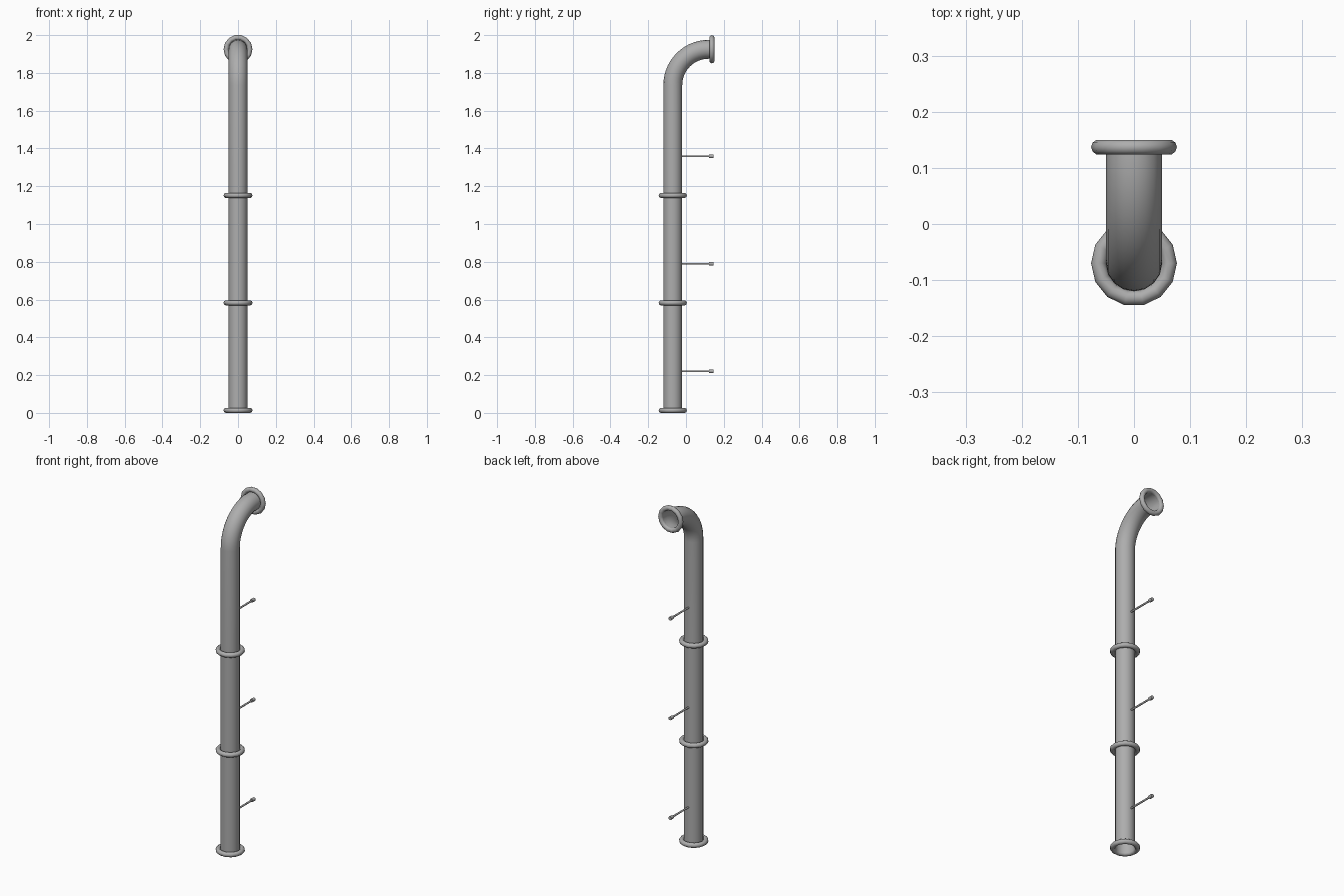
import bpy
from math import pi, sin, cos

cube = bpy.data.objects.get("Cube")
if cube:
    bpy.data.objects.remove(cube, do_unlink=True)

PIPE_Y, PIPE_R, BEND_R, BEND_Z = -0.07, 0.05, 0.19, 1.735
RING_MAJOR, RING_MINOR = 0.063, 0.0135
SPACING = 0.569

metal = bpy.data.materials.new("grey_metal")
metal.use_nodes = True
GREY = (0.42, 0.42, 0.42, 1)
metal.diffuse_color = GREY
metal.node_tree.nodes["Principled BSDF"].inputs["Base Color"].default_value = GREY


def finish(name, angle=60):
    obj = bpy.context.object
    obj.name = name
    obj.data.materials.clear()
    obj.data.materials.append(metal)
    bpy.ops.object.shade_smooth_by_angle(angle=angle * pi / 180)
    return obj


def ring(name, location, rotation=(0, 0, 0)):
    bpy.ops.mesh.primitive_torus_add(
        major_segments=14, minor_segments=10, major_radius=RING_MAJOR,
        minor_radius=RING_MINOR, location=location, rotation=rotation)
    finish(name)


def rod(name, radius, y0, y1, z, sides):
    bpy.ops.mesh.primitive_cylinder_add(
        vertices=sides, radius=radius, depth=y1 - y0,
        location=(0, (y0 + y1) / 2, z), rotation=(pi / 2, 0, 0))
    finish(name, 50)


# Open pipe: straight run, then a quarter bend towards the back
path = [(PIPE_Y, 0.012), (PIPE_Y, SPACING), (PIPE_Y, 2 * SPACING)]
steps = 14
for i in range(steps + 1):
    a = pi / 2 * i / steps
    path.append((PIPE_Y + BEND_R * (1 - cos(a)), BEND_Z + BEND_R * sin(a)))
path.append((0.137, BEND_Z + BEND_R))

curve = bpy.data.curves.new("pipe", 'CURVE')
curve.dimensions = '3D'
curve.bevel_depth = PIPE_R
curve.bevel_resolution = 6
curve.use_fill_caps = False
spline = curve.splines.new('POLY')
spline.points.add(len(path) - 1)
for point, (y, z) in zip(spline.points, path):
    point.co = (0, y, z, 1)
pipe = bpy.data.objects.new("pipe", curve)
bpy.context.collection.objects.link(pipe)
bpy.ops.object.select_all(action='DESELECT')
bpy.context.view_layer.objects.active = pipe
pipe.select_set(True)
bpy.ops.object.convert(target='MESH')
finish("pipe")

# Joint rings up the pipe and one around the outlet
for i, label in enumerate(("bottom", "middle", "upper")):
    z = 0.0135 + i * SPACING
    ring(label + "_ring", (0, PIPE_Y, z))
    # Wall bracket: thin rod with a thicker end
    rod(label + "_bracket_rod", 0.005, PIPE_Y + PIPE_R - 0.005, 0.13, z + 0.207, 8)
    rod(label + "_bracket_end", 0.01, 0.122, 0.145, z + 0.207, 8)
ring("outlet_ring", (0, 0.137, BEND_Z + BEND_R), (pi / 2, 0, 0))
